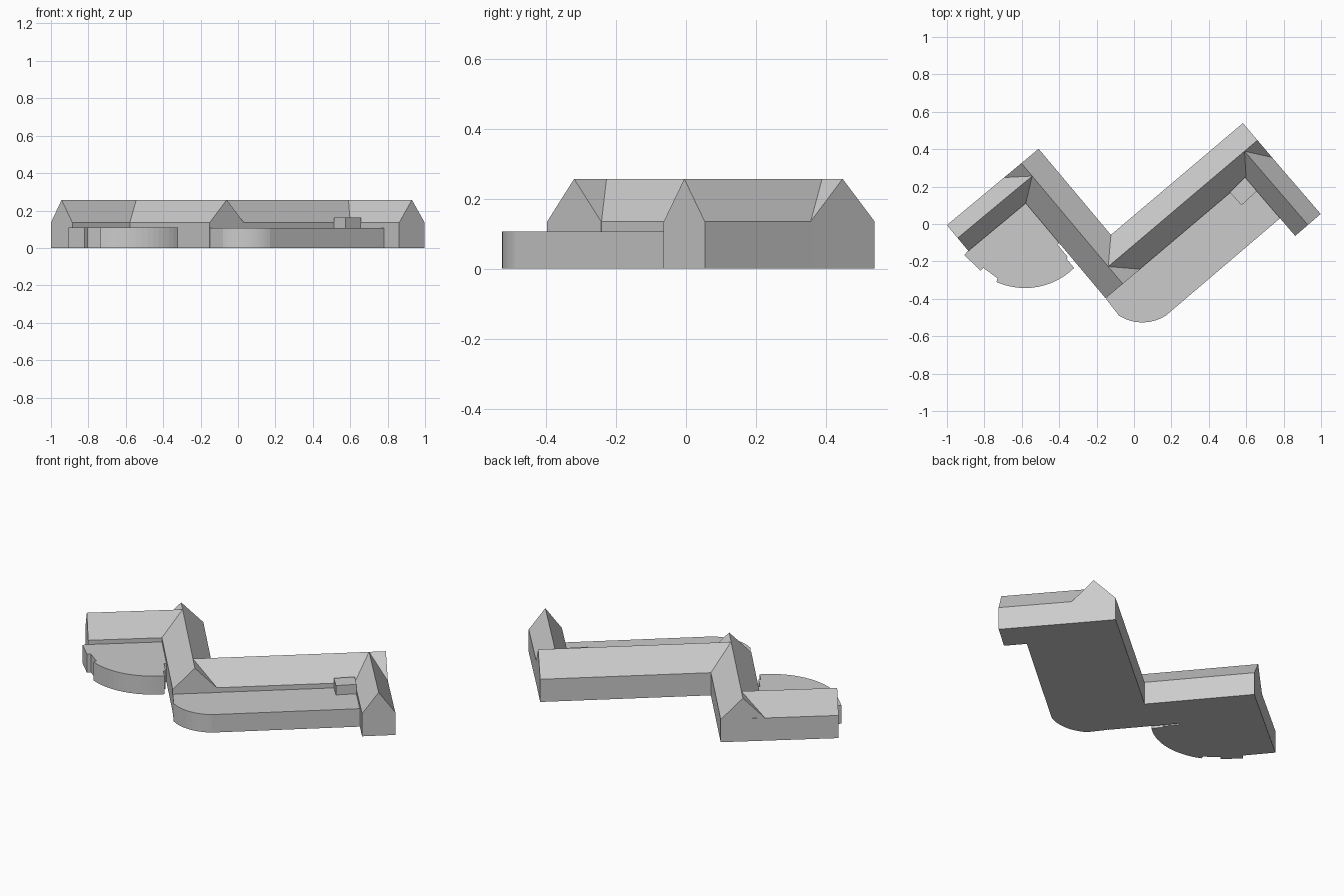
import bpy, bmesh, math
from mathutils import Vector

cube = bpy.data.objects.get("Cube")
if cube:
    bpy.data.objects.remove(cube, do_unlink=True)

EAVE, RIDGE = 0.135, 0.257

grey = bpy.data.materials.new("light grey")
grey.use_nodes = True
grey.diffuse_color = (0.6, 0.6, 0.6, 1)
grey.node_tree.nodes["Principled BSDF"].inputs["Base Color"].default_value = grey.diffuse_color


def extrude(name, outline, offset):
    """Solid made by sweeping a closed outline along an offset."""
    bm = bmesh.new()
    face = bm.faces.new([bm.verts.new(p) for p in outline])
    swept = bmesh.ops.extrude_face_region(bm, geom=[face], use_keep_orig=True)
    verts = [v for v in swept["geom"] if isinstance(v, bmesh.types.BMVert)]
    bmesh.ops.translate(bm, verts=verts, vec=offset)
    bmesh.ops.recalc_face_normals(bm, faces=bm.faces)
    mesh = bpy.data.meshes.new(name)
    bm.to_mesh(mesh)
    bm.free()
    mesh.materials.append(grey)
    obj = bpy.data.objects.new(name, mesh)
    bpy.context.collection.objects.link(obj)
    return obj


def wing(name, start, end, half):
    """Gabled wing below a ridge line running from start to end."""
    a, b = Vector((*start, 0)), Vector((*end, 0))
    side = (b - a).normalized().cross(Vector((0, 0, 1))) * half
    profile = [(-1, 0), (1, 0), (1, EAVE), (0, RIDGE), (-1, EAVE)]
    extrude(name, [a + side * s + Vector((0, 0, z)) for s, z in profile], b - a)


def slab(name, outline, height):
    extrude(name, [(x, y, 0) for x, y in outline], Vector((0, 0, height)))


def arc(a, b, sag, steps=14):
    """Points on a circular arc from a to b, bulging to the right by sag."""
    a, b = Vector(a), Vector(b)
    chord = b - a
    normal = Vector((chord.y, -chord.x)).normalized()
    radius = (chord.length ** 2 / 4 + sag ** 2) / (2 * sag)
    centre = (a + b) / 2 + normal * (sag - radius)
    half = math.asin(chord.length / 2 / radius)
    along = chord.normalized()
    angles = [half * (2 * i / steps - 1) for i in range(steps + 1)]
    return [tuple(centre + radius * (along * math.sin(t) + normal * math.cos(t)))
            for t in angles]


# Zigzag of gabled wings
wing("left_wing", (-0.943, -0.075), (-0.547, 0.254), 0.09)
wing("centre_wing", (-0.602, 0.325), (-0.06, -0.32), 0.12)
wing("long_wing", (-0.135, -0.225), (0.66, 0.448), 0.12)
wing("right_wing", (0.59, 0.39), (0.93, -0.005), 0.09)

# Low terrace with a rounded corner along the long wing
slab("front_terrace",
     arc((-0.08, -0.49), (0.17, -0.49), 0.036)
     + [(0.78, 0.03), (0.84, 0.08), (0.62, 0.28), (0.0, -0.22), (-0.15, -0.40)], 0.107)

# Bow-fronted terrace with notched corners between the left and centre wings
slab("left_terrace",
     [(-0.86, -0.11), (-0.907, -0.166), (-0.82, -0.25), (-0.805, -0.235), (-0.73, -0.29)]
     + arc((-0.735, -0.31), (-0.32, -0.235), 0.065)
     + [(-0.36, -0.187), (-0.355, -0.175), (-0.41, -0.11), (-0.37, -0.08), (-0.57, 0.15)], 0.11)

# Small block in the inner corner
slab("corner_block", [(0.575, 0.10), (0.657, 0.176), (0.594, 0.25), (0.512, 0.17)], 0.163)
